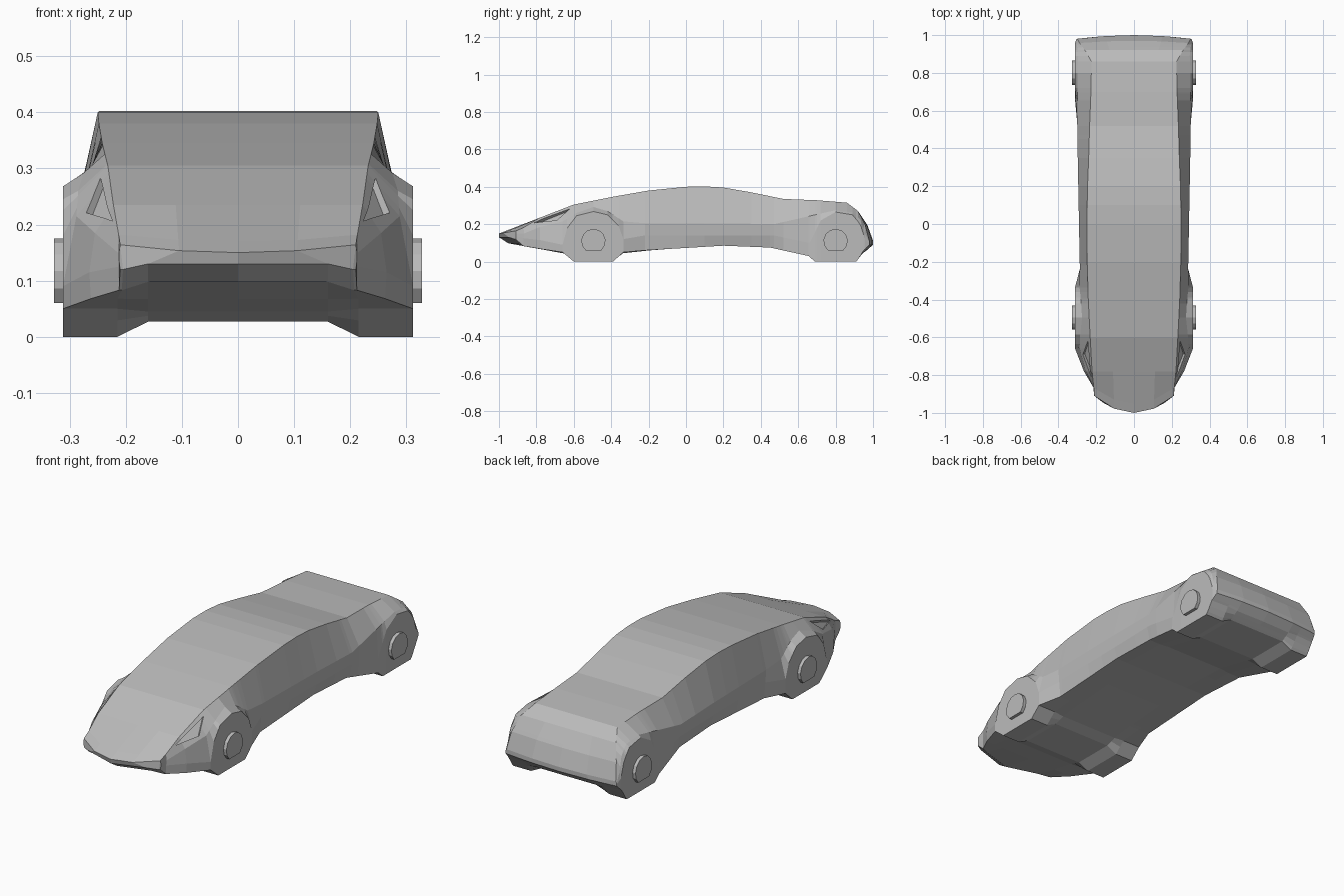
import bpy
import bmesh
import math
from mathutils import Vector

default_cube = bpy.data.objects.get("Cube")
if default_cube:
    bpy.data.objects.remove(default_cube, do_unlink=True)


def make_material(name, colour):
    material = bpy.data.materials.new(name)
    material.use_nodes = True
    material.diffuse_color = colour
    material.node_tree.nodes["Principled BSDF"].inputs["Base Color"].default_value = colour
    return material


grey = make_material("plain grey", (0.5, 0.5, 0.5, 1))


def finish(bm, name):
    """Turn a bmesh into a named, flat shaded object."""
    bmesh.ops.remove_doubles(bm, verts=bm.verts, dist=0.0005)
    bmesh.ops.recalc_face_normals(bm, faces=bm.faces)
    mesh = bpy.data.meshes.new(name)
    bm.to_mesh(mesh)
    bm.free()
    mesh.materials.append(grey)
    obj = bpy.data.objects.new(name, mesh)
    bpy.context.collection.objects.link(obj)
    return obj


# Guide lines along the car: (y, z, half width)
ROOF = [(-1, .15, .21), (-.6, .305, .232), (-.4, .345, .242), (-.2, .38, .248),
        (0, .4, .25), (.1, .402, .248), (.2, .396, .246), (.35, .37, .24),
        (.52, .335, .235), (.7, .328, .228), (.86, .315, .225), (.92, .27, .26),
        (.97, .195, .288), (1, .112, .3)]
SHOULDER = [(-1, .15, .212), (-.95, .15, .214), (-.78, .185, .255), (-.66, .215, .288),
            (-.585, .26, .285), (-.495, .292, .275), (-.42, .27, .28), (-.335, .215, .288),
            (-.22, .205, .287), (.2, .205, .295), (.47, .2, .3), (.8, .275, .3),
            (.89, .262, .295), (.94, .22, .3), (.97, .15, .305), (1, .104, .305)]
ARCH = [(-1, .135, .212), (-.95, .125, .213), (-.78, .115, .265), (-.66, .09, .312),
        (-.635, .18, .312), (-.585, .245, .312), (-.495, .268, .312), (-.42, .25, .312),
        (-.36, .19, .312), (-.335, .12, .312), (-.22, .14, .282), (.2, .14, .29),
        (.47, .14, .296), (.66, .1, .308), (.72, .22, .312), (.8, .265, .312),
        (.89, .25, .312), (.94, .19, .312), (.97, .12, .312), (1, .098, .305)]
SILL = [(-1, .12, .21), (-.95, .083, .212), (-.78, .068, .262), (-.66, .05, .312),
        (-.6, 0, .312), (-.39, 0, .312), (-.335, .05, .312), (-.22, .06, .275),
        (.2, .085, .275), (.45, .075, .28), (.655, .03, .312), (.69, 0, .312),
        (.91, 0, .312), (.96, .06, .312), (1, .09, .305)]
BELLY = [(-1, .13, .16), (-.95, .098, .16), (-.66, .045, .16), (-.6, .027, .16),
         (-.39, .027, .16), (-.335, .045, .16), (-.1, .07, .16), (.2, .085, .16),
         (.45, .08, .16), (.69, .027, .16), (.91, .027, .16), (.96, .055, .16), (1, .09, .16)]
# How far the sides sweep back from the middle at the nose and tail
BOW = [(-1, .09, 0), (-.95, .08, 0), (-.78, 0, 0), (.92, 0, 0), (1, -.01, 0)]


def sample(line, y):
    """Height and half width of a guide line at y."""
    for a, b in zip(line, line[1:]):
        if y <= b[0]:
            t = max(0, (y - a[0]) / (b[0] - a[0]))
            return a[1] + (b[1] - a[1]) * t, a[2] + (b[2] - a[2]) * t
    return line[-1][1], line[-1][2]


def half_section(y):
    """Points of the left half of a cross-section, from roof centre to belly centre."""
    bow = sample(BOW, y)[0]

    def swept(x):
        return y + bow * min((x / .21) ** 2, 2)

    width = sample(ROOF, y)[1]
    points = []
    for x in (0, width / 2, width):
        lift = (swept(x) - y) * 0.4 if y < 0 else 0
        points.append(Vector((x, swept(x), sample(ROOF, y + lift)[0])))
    for line in (SHOULDER, ARCH, SILL):
        z, x = sample(line, y)
        points.append(Vector((x, swept(x), z)))
    sill_z = sample(SILL, y)[0]
    belly_z, belly_x = sample(BELLY, y)
    inner_x = min(.215, sample(SILL, y)[1] - .005)
    points.append(Vector((inner_x, swept(inner_x), sill_z)))
    points.append(Vector((belly_x, swept(belly_x), belly_z)))
    points.append(Vector((0, y, belly_z)))
    return points


# Body: cross-sections joined from nose to tail, both halves
stations = sorted({p[0] for line in (ROOF, ARCH, SILL) for p in line})
bm = bmesh.new()
for side in (1, -1):
    rings = []
    for y in stations:
        rings.append([bm.verts.new((p.x * side, p.y, p.z)) for p in half_section(y)])
    for a, b in zip(rings, rings[1:]):
        for i in range(len(a) - 1):
            bm.faces.new((a[i], a[i + 1], b[i + 1], b[i]))
    # Close the nose and the tail
    for ring in (rings[0], rings[-1]):
        for i in range(3):
            bm.faces.new((ring[i], ring[i + 1], ring[-2 - i], ring[-1 - i]))
        bm.faces.new(ring[3:6])
body = finish(bm, "car_body")


# Headlights: shallow triangular recesses cut between hood edge and shoulder
def fender_point(y, t):
    points = half_section(y)
    return points[2].lerp(points[3], t)


corners = [fender_point(-.85, .2), fender_point(-.69, .8), fender_point(-.62, .25)]
normal = (corners[1] - corners[0]).cross(corners[2] - corners[0]).normalized()
if normal.z < 0:
    normal = -normal
for side, label in ((1, "left"), (-1, "right")):
    bm = bmesh.new()
    loops = []
    for depth in (-.012, .04):
        loop = []
        for corner in corners:
            p = corner + normal * depth
            loop.append(bm.verts.new((p.x * side, p.y, p.z)))
        bm.faces.new(loop)
        loops.append(loop)
    for i in range(3):
        j = (i + 1) % 3
        bm.faces.new((loops[0][i], loops[0][j], loops[1][j], loops[1][i]))
    cutter = finish(bm, label + "_headlight_cutter")
    cutter.hide_render = True
    cutter.hide_viewport = True
    cutter.display_type = 'WIRE'
    cut = body.modifiers.new(label + " headlight", 'BOOLEAN')
    cut.operation = 'DIFFERENCE'
    cut.solver = 'EXACT'
    cut.object = cutter


# Wheel hubs: discs with a flat bottom
def make_hub(name, side, y):
    bm = bmesh.new()
    outline = []
    for i in range(11):
        angle = math.radians(-50 + 28 * i)
        outline.append((y + .065 * math.cos(angle), .11 + .065 * math.sin(angle)))
    inner = [bm.verts.new((side * .29, a, b)) for a, b in outline]
    outer = [bm.verts.new((side * .328, a, b)) for a, b in outline]
    bm.faces.new(inner)
    bm.faces.new(outer)
    for i in range(len(outline)):
        j = (i + 1) % len(outline)
        bm.faces.new((inner[i], inner[j], outer[j], outer[i]))
    finish(bm, name)


for side, label in ((1, "left"), (-1, "right")):
    make_hub("front_" + label + "_wheel_hub", side, -.495)
    make_hub("rear_" + label + "_wheel_hub", side, .8)
